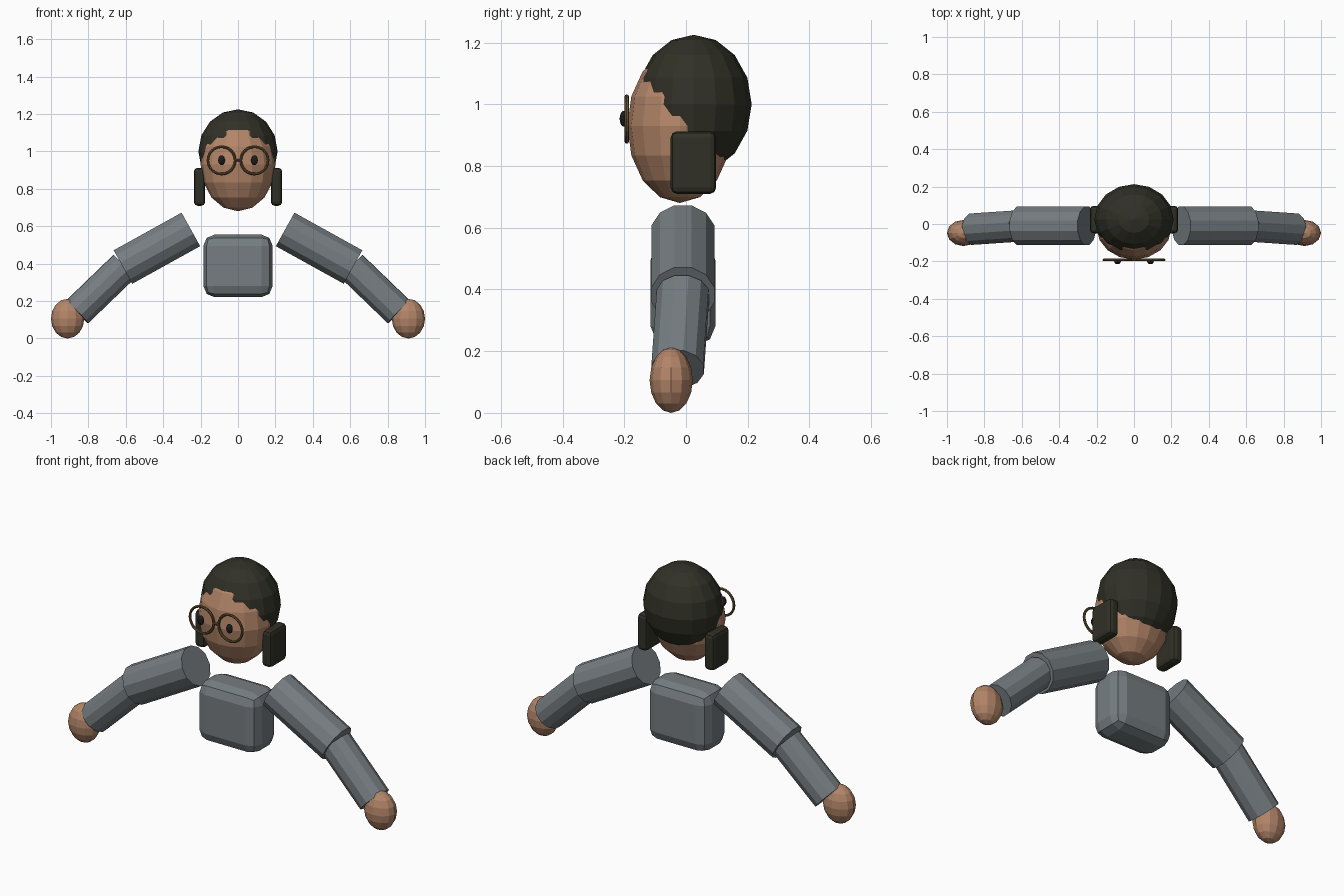
import bpy
import math
from mathutils import Vector

old = bpy.data.objects.get("Cube")
if old:
    bpy.data.objects.remove(old, do_unlink=True)


def material(name, rgb):
    m = bpy.data.materials.new(name)
    m.use_nodes = True
    color = (*rgb, 1.0)
    m.diffuse_color = color
    m.node_tree.nodes["Principled BSDF"].inputs["Base Color"].default_value = color
    return m


skin = material("skin", (0.45, 0.235, 0.14))
hair_dark = material("dark hair", (0.03, 0.03, 0.02))
cloth = material("grey cloth", (0.18, 0.205, 0.22))
brass = material("brass frame", (0.15, 0.095, 0.035))
black = material("eye black", (0.012, 0.012, 0.012))


def finish(name, mat):
    ob = bpy.context.object
    ob.name = name
    ob.data.materials.append(mat)
    return ob


def ellipsoid(name, center, radii, mat, segments=16, rings=8):
    bpy.ops.mesh.primitive_uv_sphere_add(
        segments=segments, ring_count=rings, radius=1, location=center)
    ob = finish(name, mat)
    ob.scale = radii
    return ob


def rounded_box(name, center, size, bevel, mat):
    bpy.ops.mesh.primitive_cube_add(size=1, location=center)
    ob = finish(name, mat)
    ob.scale = size
    bpy.ops.object.transform_apply(location=False, rotation=False, scale=True)
    mod = ob.modifiers.new("rounded edges", "BEVEL")
    mod.width = bevel
    mod.segments = 2
    return ob


def tube(name, start, end, radius, mat, sides=12):
    a, b = Vector(start), Vector(end)
    bpy.ops.mesh.primitive_cylinder_add(
        vertices=sides, radius=radius, depth=(b - a).length, location=(a + b) / 2)
    ob = finish(name, mat)
    # Turn by half a facet so that a flat side faces up
    ob.data.transform(Vector((0, 0, 1)).rotation_difference(Vector((0, 0, 1))).to_matrix().to_4x4())
    for v in ob.data.vertices:
        x, y = v.co.x, v.co.y
        c, s = math.cos(math.pi / sides), math.sin(math.pi / sides)
        v.co.x, v.co.y = c * x - s * y, s * x + c * y
    ob.rotation_euler = (b - a).to_track_quat("Z", "Y").to_euler()
    return ob


# Head, hair and body
ellipsoid("head", (0, -0.02, 0.93), (0.2, 0.17, 0.25), skin)
ellipsoid("hair", (0, 0.025, 1.0), (0.212, 0.188, 0.225), hair_dark)
rounded_box("torso", (0, -0.01, 0.388), (0.37, 0.21, 0.335), 0.06, cloth)

# Glasses bridge
tube("glasses_bridge", (-0.017, -0.192, 0.953), (0.017, -0.192, 0.953), 0.007, brass, 8)

# Paired parts
for side, s in (("left", 1), ("right", -1)):
    rounded_box(side + "_side_lock", (s * 0.206, 0.024, 0.811),
                (0.06, 0.147, 0.203), 0.02, hair_dark)
    ellipsoid(side + "_eye", (s * 0.088, -0.201, 0.953),
              (0.018, 0.014, 0.026), black, 12, 8)
    bpy.ops.mesh.primitive_torus_add(
        major_radius=0.073, minor_radius=0.007, major_segments=24, minor_segments=8,
        location=(s * 0.088, -0.192, 0.952), rotation=(math.pi / 2, 0, 0))
    finish(side + "_glasses_rim", brass)
    tube(side + "_upper_arm", (s * 0.252, -0.01, 0.583), (s * 0.615, -0.01, 0.382),
         0.106, cloth)
    tube(side + "_forearm", (s * 0.608, -0.01, 0.385), (s * 0.86, -0.027, 0.142),
         0.087, cloth)
    ellipsoid(side + "_hand", (s * 0.911, -0.048, 0.106), (0.089, 0.07, 0.106),
              skin, 12, 8)
